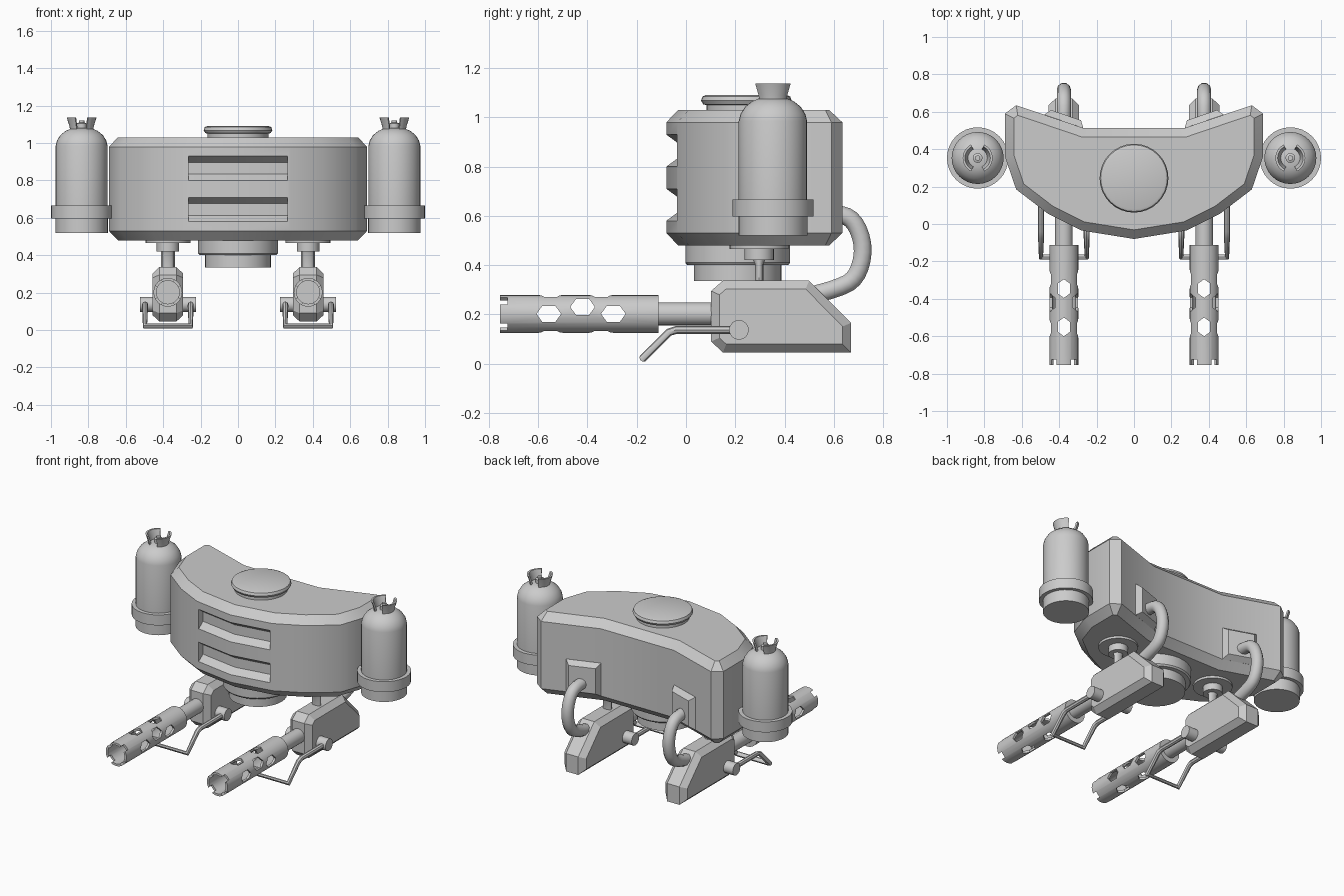
import bpy, bmesh
from math import sin, cos, pi, radians
from mathutils import Vector

if "Cube" in bpy.data.objects:
    bpy.data.objects.remove(bpy.data.objects["Cube"])

GX = 0.375   # gun offset from centre
TX = 0.836   # tank offset from centre


def finish(ob, mirror=False, angle=32):
    bpy.ops.object.select_all(action='DESELECT')
    ob.select_set(True)
    bpy.context.view_layer.objects.active = ob
    bpy.ops.object.shade_smooth_by_angle(angle=radians(angle))
    if mirror:
        ob.modifiers.new("mirror", 'MIRROR').use_mirror_merge = False
    return ob


def loft(name, rings, wrap=False, mirror=False, smooth=True, angle=32):
    """Skin a list of equal-length rings; cap the ends unless wrapped."""
    bm = bmesh.new()
    vs = [[bm.verts.new(p) for p in r] for r in rings]
    n = len(rings[0])
    for i in range(len(vs) if wrap else len(vs) - 1):
        a, b = vs[i], vs[(i + 1) % len(vs)]
        for j in range(n):
            k = (j + 1) % n
            bm.faces.new((a[j], a[k], b[k], b[j]))
    if not wrap:
        bm.faces.new(vs[0])
        bm.faces.new(vs[-1])
    bmesh.ops.recalc_face_normals(bm, faces=bm.faces)
    me = bpy.data.meshes.new(name)
    bm.to_mesh(me)
    bm.free()
    ob = bpy.data.objects.new(name, me)
    bpy.context.collection.objects.link(ob)
    return finish(ob, mirror, angle) if smooth else ob


def lathe(name, profile, centre, axis='z', n=32, **kw):
    """Turn (radius, height) points about an axis through centre."""
    def put(r, h, t):
        u, v = r * cos(t), r * sin(t)
        d = {'z': (u, v, h), 'y': (u, h, v), 'x': (h, u, v)}[axis]
        return Vector(centre) + Vector(d)
    return loft(name, [[put(r, h, 2 * pi * j / n) for j in range(n)]
                       for r, h in profile], **kw)


def inset(pts, d):
    """Offset a counter-clockwise outline inwards with mitred corners."""
    out = []
    for i, p in enumerate(pts):
        p = Vector(p)
        e1 = (p - Vector(pts[i - 1])).normalized()
        e2 = (Vector(pts[(i + 1) % len(pts)]) - p).normalized()
        n1, n2 = Vector((-e1.y, e1.x)), Vector((-e2.y, e2.x))
        out.append(p + (n1 + n2) * d / (1 + n1.dot(n2)))
    return out


def cut(ob, cutters):
    for c in cutters:
        m = ob.modifiers.new("cut", 'BOOLEAN')
        m.operation, m.object, m.solver = 'DIFFERENCE', c, 'EXACT'
    bpy.ops.object.select_all(action='DESELECT')
    ob.select_set(True)
    bpy.context.view_layer.objects.active = ob
    bpy.ops.object.convert(target='MESH')
    for c in cutters:
        bpy.data.objects.remove(c)


def tube(name, pts, r, kind='POLY', res=3):
    cu = bpy.data.curves.new(name, 'CURVE')
    cu.dimensions = '3D'
    cu.bevel_depth, cu.bevel_resolution = r, res
    cu.use_fill_caps = True
    sp = cu.splines.new(kind)
    sp.points.add(len(pts) - 1)
    for p, c in zip(sp.points, pts):
        p.co = (*c, 1)
    if kind == 'NURBS':
        sp.order_u, sp.use_endpoint_u, sp.resolution_u = 3, True, 3
    ob = bpy.data.objects.new(name, cu)
    bpy.context.collection.objects.link(ob)
    bpy.ops.object.select_all(action='DESELECT')
    ob.select_set(True)
    bpy.context.view_layer.objects.active = ob
    bpy.ops.object.convert(target='MESH')
    return finish(bpy.context.view_layer.objects.active, True, 40)


# Curved main body with chamfered rims
half = [(0.28, -0.035), (0.46, 0.055), (0.63, 0.185), (0.69, 0.36),
        (0.69, 0.59), (0.63, 0.635), (0.27, 0.513)]
outline = [(0, -0.08)] + half + [(-x, y) for x, y in reversed(half)]
rim = inset(outline, 0.048)
body = loft("main_body", [[(*p, z) for p in o] for o, z in
            ((rim, 0.48), (outline, 0.53), (outline, 0.98), (rim, 1.03))], smooth=False)

# Two vent slots that follow the curved front
slots = []
for top in (0.93, 0.71):
    prof = [(-0.1, 0), (0, 0), (0.045, -0.033), (0.045, -0.097), (0, -0.13), (-0.1, -0.13)]
    slots.append(loft("vent_cutter", [[(x, y0 + y, top + z) for y, z in prof]
                 for x, y0 in ((-0.265, -0.037), (0, -0.08), (0.265, -0.037))], smooth=False))
cut(body, slots)
finish(body, angle=34)

# Roof hatch and belly turntable
lathe("roof_hatch", [(0.162, 1.02), (0.162, 1.05), (0.175, 1.053), (0.184, 1.068),
                     (0.178, 1.085), (0.165, 1.09)], (0, 0.245, 0))
lathe("belly_turntable", [(0.213, 0.49), (0.213, 0.41), (0.205, 0.4), (0.177, 0.4),
                          (0.177, 0.335)], (0, 0.21, 0))

# Side gas tanks with collar, valve and split guard ring
lathe("gas_tank", [(0.14, 0.52), (0.14, 0.597), (0.164, 0.597), (0.164, 0.667), (0.139, 0.667),
                   (0.139, 0.985), (0.132, 1.013), (0.113, 1.043), (0.085, 1.065),
                   (0.05, 1.08)], (TX, 0.353, 0), mirror=True)
lathe("tank_valve", [(0.026, 1.07), (0.026, 1.105), (0.014, 1.11), (0.014, 1.12)],
      (TX, 0.353, 0), n=16, mirror=True)
for s, side in ((0, "outer"), (pi, "inner")):
    sec = [(0.05, 1.065), (0.061, 1.065), (0.065, 1.09), (0.08, 1.137), (0.068, 1.137), (0.053, 1.09)]
    loft(f"tank_guard_{side}", [[(TX + r * cos(s + t), 0.353 + r * sin(s + t), z) for r, z in sec]
         for t in (radians(-64 + 12.8 * i) for i in range(11))], mirror=True)

# Gun hanger: base discs and flat stem
lathe("gun_mount_disc", [(0.12, 0.49), (0.12, 0.465), (0.06, 0.465), (0.06, 0.42), (0.03, 0.42)],
      (GX, 0.297, 0), n=24, mirror=True)
loft("gun_mount_stem", [[(GX + 0.031 * cos(pi * j / 8), 0.297 + w * sin(pi * j / 8), z)
     for j in range(16)] for z, w in ((0.43, 0.03), (0.405, 0.017), (0.32, 0.017))], mirror=True)

# Gun receiver with chamfered sides
rec = [(0.15, 0.045), (0.67, 0.045), (0.67, 0.165), (0.50, 0.337),
       (0.15, 0.337), (0.102, 0.295), (0.102, 0.09)]
rec_in = inset(rec, 0.034)
loft("gun_receiver", [[(GX + x, *p) for p in o] for o, x in
     ((rec_in, -0.081), (rec, -0.045), (rec, 0.045), (rec_in, 0.081))], mirror=True, angle=20)

# Barrel and perforated shroud
GZ = 0.202
lathe("gun_barrel", [(0.047, 0.12), (0.047, -0.13)], (GX, 0, GZ), 'y', 20, mirror=True)
shroud = lathe("barrel_shroud", [(0.077, -0.112), (0.077, -0.755), (0.062, -0.755),
                                 (0.062, -0.127), (0.03, -0.127), (0.03, -0.112)],
               (GX, 0, GZ), 'y', 24, wrap=True, smooth=False)
hexa = [(-0.05, 0), (-0.027, -0.032), (0.027, -0.032), (0.05, 0), (0.027, 0.032), (-0.027, 0.032)]
cutters = []
for y in (-0.345, -0.55):
    cutters.append(loft("hole_cutter", [[(GX + b, y + a, GZ + h) for a, b in hexa]
                                        for h in (-0.15, 0.15)], smooth=False))
for y, dz in ((-0.557, 0.0), (-0.42, 0.028), (-0.295, 0.0)):
    cutters.append(loft("hole_cutter", [[(GX + h, y + a, GZ + dz + b) for a, b in hexa]
                                        for h in (-0.15, 0.15)], smooth=False))
for s in (1, -1):   # diagonal muzzle notches
    d, e = Vector((0.7, 0, 0.7 * s)), Vector((-0.7 * s, 0, 0.7))
    c = Vector((GX, 0, GZ))
    cutters.append(loft("notch_cutter", [[c + d * h + e * w + Vector((0, y, 0)) for w, y in
                   ((-0.02, -0.8), (0.02, -0.8), (0.02, -0.725), (-0.02, -0.725))]
                   for h in (-0.15, 0.15)], smooth=False))
cut(shroud, cutters)
finish(shroud, True)

# Pivot pin and bent wire handle
lathe("gun_pivot", [(0.04, -0.15), (0.04, 0.15)], (GX, 0.215, 0.137), 'x', 16, mirror=True)
arm = [(0.122, 0.215, 0.137), (0.122, -0.04, 0.137), (0.122, -0.07, 0.127), (0.122, -0.176, 0.021)]
tube("gun_handle", [(GX + x, y, z) for x, y, z in
     arm + [(-x, y, z) for x, y, z in reversed(arm)]], 0.016, res=2)

# Hose pad on the rear wall and feed hose to the receiver
t, nrm = Vector((0.945, 0.325, 0)), Vector((-0.325, 0.945, 0))
pad_c = Vector((GX, 0.549, 0.64))
loft("hose_pad", [[pad_c + nrm * h + t * (a * w) + Vector((0, 0, b * w)) for a, b in
     ((-1, -1), (1, -1), (1, 1), (-1, 1))] for h, w in ((-0.02, 0.11), (0, 0.11), (0.035, 0.085))],
     mirror=True)
tube("feed_hose", [(GX, y, z) for y, z in
     ((0.54, 0.61), (0.63, 0.612), (0.69, 0.575), (0.725, 0.47), (0.70, 0.36),
      (0.64, 0.31), (0.52, 0.28))], 0.038, 'NURBS')
